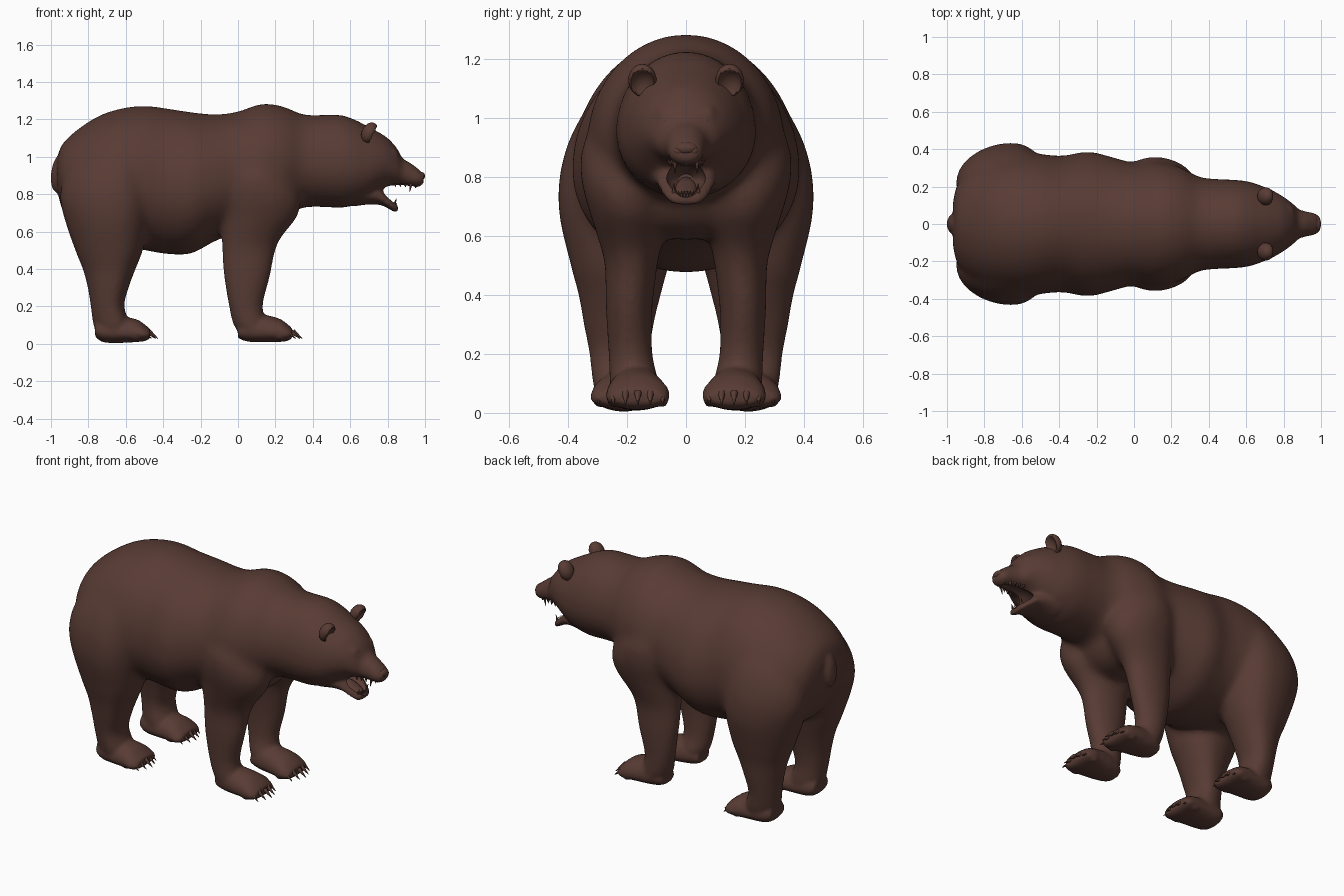
import bpy, bmesh, math
from mathutils import Vector, Matrix

if "Cube" in bpy.data.objects:
    bpy.data.objects.remove(bpy.data.objects["Cube"])

brown = bpy.data.materials.new("brown_fur")
brown.diffuse_color = (0.098, 0.044, 0.034, 1)
brown.use_nodes = True
brown.node_tree.nodes["Principled BSDF"].inputs["Base Color"].default_value = brown.diffuse_color


def spline(secs, n=4):
    """Catmull-Rom through the given sections."""
    out = []
    for i in range(len(secs) - 1):
        p0, p1, p2, p3 = (secs[max(0, min(len(secs) - 1, i + k))] for k in (-1, 0, 1, 2))
        for j in range(n):
            t = j / n
            out.append([0.5 * (2 * b + (c - a) * t + (2 * a - 5 * b + 4 * c - d) * t * t
                               + (3 * b - a - 3 * c + d) * t ** 3)
                        for a, b, c, d in zip(p0, p1, p2, p3)])
    return out + [list(secs[-1])]


def loft(bm, secs, axis="x", f=0.45, n=40):
    """Sections: (position, low, high, y centre, half width) along x or z."""
    rings = []
    for pos, lo, hi, yc, hw in spline(secs):
        c = lo + f * (hi - lo)
        ring = []
        for k in range(n):
            a = 2 * math.pi * k / n
            u = math.cos(a)
            w = c + u * ((hi - c) if u > 0 else (c - lo))
            y = yc + math.sin(a) * hw
            ring.append(bm.verts.new((pos, y, w) if axis == "x" else (w, y, pos)))
        rings.append(ring)
    for r, s in zip(rings, rings[1:]):
        for k in range(n):
            bm.faces.new((r[k], r[(k + 1) % n], s[(k + 1) % n], s[k]))
    bm.faces.new(rings[0])
    bm.faces.new(rings[-1])


def ball(bm, loc, size, tilt=0.0):
    m = Matrix.Translation(loc) @ Matrix.Rotation(tilt, 4, "Y") @ Matrix.Diagonal((*size, 1))
    return m, bmesh.ops.create_uvsphere(bm, u_segments=20, v_segments=14, radius=1, matrix=m)["verts"]


def spike(bm, base, tip, r):
    b, t = Vector(base), Vector(tip)
    m = Matrix.Translation((b + t) / 2) @ (t - b).to_track_quat("Z", "Y").to_matrix().to_4x4()
    bmesh.ops.create_cone(bm, cap_ends=True, segments=8, radius1=r, radius2=r * 0.12,
                          depth=(t - b).length, matrix=m)


def finish(bm, name):
    bmesh.ops.recalc_face_normals(bm, faces=bm.faces)
    me = bpy.data.meshes.new(name)
    bm.to_mesh(me)
    bm.free()
    me.materials.append(brown)
    ob = bpy.data.objects.new(name, me)
    bpy.context.collection.objects.link(ob)
    return ob


def smooth(ob, angle=50):
    bpy.ops.object.select_all(action="DESELECT")
    ob.select_set(True)
    bpy.context.view_layer.objects.active = ob
    bpy.ops.object.shade_smooth_by_angle(angle=math.radians(angle))


# Torso, neck, head and muzzle as one loft: x, bottom, top, half width
trunk = [(-.967, .84, .99, .12), (-.94, .72, 1.065, .22), (-.86, .60, 1.145, .315),
         (-.74, .54, 1.222, .36), (-.62, .52, 1.26, .38), (-.5, .50, 1.274, .375),
         (-.38, .48, 1.259, .365), (-.25, .482, 1.239, .389), (-.12, .55, 1.227, .36),
         (0, .59, 1.242, .328), (.1, .61, 1.279, .337), (.17, .64, 1.285, .328),
         (.26, .69, 1.264, .30), (.35, .728, 1.226, .252), (.46, .731, 1.224, .24),
         (.55, .728, 1.222, .235), (.62, .74, 1.20, .225), (.68, .76, 1.17, .205),
         (.74, .80, 1.138, .18), (.80, .837, 1.10, .145), (.85, .845, 1.045, .108),
         (.88, .845, .992, .08), (.92, .84, .968, .067), (.97, .84, .93, .056),
         (.993, .86, .905, .036)]
skin = bmesh.new()
loft(skin, [(x, lo, hi, 0, w) for x, lo, hi, w in trunk])

# Chest between the shoulders
ball(skin, (.12, 0, .755), (.19, .27, .17))

# Lower jaw
loft(skin, [(.62, .735, .90, 0, .14), (.70, .745, .87, 0, .115), (.76, .742, .84, 0, .1),
            (.80, .725, .795, 0, .087), (.84, .703, .755, 0, .066), (.855, .71, .745, 0, .045)])

# Tail
ball(skin, (-.962, 0, .91), (.038, .055, .10), 0.12)

# Legs: z, back x, front x, y centre, half width; feet: x, bottom, top, y centre, half width
hind_leg = [(1.1, -.8, -.52, .17, .12), (1.0, -.87, -.48, .195, .165), (.9, -.93, -.465, .21, .197),
            (.78, -.95, -.46, .22, .213), (.66, -.925, -.475, .225, .205), (.5, -.872, -.508, .225, .167),
            (.4, -.83, -.548, .225, .139), (.3, -.803, -.585, .228, .118), (.2, -.787, -.608, .225, .102),
            (.1, -.772, -.58, .215, .1), (.03, -.74, -.6, .21, .085)]
hind_foot = [(-.765, .04, .12, .21, .07), (-.72, .008, .15, .21, .09), (-.62, .005, .145, .212, .102),
             (-.54, .01, .13, .213, .11), (-.495, .015, .10, .212, .11), (-.47, .03, .08, .21, .09)]
fore_leg = [(1.05, -.02, .16, .19, .09), (.95, -.05, .24, .205, .127), (.88, -.075, .285, .21, .148),
            (.78, -.09, .335, .205, .15), (.68, -.087, .32, .193, .135), (.58, -.09, .242, .188, .108),
            (.5, -.087, .202, .186, .09), (.35, -.072, .167, .193, .078), (.2, -.047, .132, .188, .074),
            (.1, -.022, .16, .175, .083), (.03, .03, .2, .17, .08)]
fore_foot = [(0, .03, .1, .17, .06), (.05, .012, .16, .17, .08), (.14, .008, .155, .168, .097),
             (.22, .01, .135, .165, .107), (.265, .015, .105, .163, .105), (.29, .03, .08, .163, .087)]
claws = bmesh.new()
for s in (1, -1):
    for leg, foot, tip, yc, f in ((hind_leg, hind_foot, -.428, .212, .62),
                                  (fore_leg, fore_foot, .343, .163, .5)):
        loft(skin, [(z, a, b, y * s, w) for z, a, b, y, w in leg], "z", f)
        loft(skin, [(x, a, b, y * s, w) for x, a, b, y, w in foot], f=.38)
        # Toes and claws fan across the foot
        for i in range(-2, 3):
            y, x = s * yc + i * .042, tip - abs(i) ** 1.5 * .012
            ball(skin, (x - .085, y, .06), (.038, .023, .042))
            spike(claws, (x - .075, y, .072), (x - .03, y, .06), .014)
            spike(claws, (x - .05, y, .068), (x, y, .028), .013)
    # Brow fullness
    ball(skin, (.815, s * .065, 1.015), (.05, .04, .035), 0.6)

bear = finish(skin, "bear_body")
bpy.context.view_layer.objects.active = bear
m = bear.modifiers.new("blend", "REMESH")
m.mode, m.voxel_size = "VOXEL", 0.0115
bpy.ops.object.modifier_apply(modifier="blend")

# Strong smoothing where the limbs join the trunk, light smoothing elsewhere
group = bear.vertex_groups.new(name="limb_joints")
for v in bear.data.vertices:
    w = min((v.co.z - .4) / .15, (.5 - v.co.x) / .15, (v.co.x + .93) / .08, 1)
    if w > 0:
        group.add([v.index], w, "REPLACE")
m = bear.modifiers.new("soften_joints", "SMOOTH")
m.factor, m.iterations, m.vertex_group = 0.5, 60, "limb_joints"
m = bear.modifiers.new("soften", "SMOOTH")
m.factor, m.iterations = 0.5, 4

# Open mouth cavity
cut = bmesh.new()
loft(cut, [(.70, .775, .81, 0, .025), (.74, .762, .835, 0, .055), (.79, .746, .855, 0, .066),
           (.84, .733, .86, 0, .055), (.90, .725, .855, 0, .047), (.95, .73, .85, 0, .036)], n=24)
cutter = finish(cut, "mouth_cutter")
cutter.hide_render = True
m = bear.modifiers.new("mouth", "BOOLEAN")
m.operation, m.object, m.solver = "DIFFERENCE", cutter, "EXACT"
bpy.context.view_layer.objects.active = bear
for name in ("soften_joints", "soften", "mouth"):
    bpy.ops.object.modifier_apply(modifier=name)
bpy.data.objects.remove(cutter)
smooth(bear)
smooth(finish(claws, "claws"))

# Cupped ears
ears = bmesh.new()
for s in (1, -1):
    mat, verts = ball(ears, (.704, s * .148, 1.128), (.042, .048, .058), 0.45)
    inv = mat.inverted()
    for v in verts:
        p = inv @ v.co
        if p.x > 0.55:
            p.x = 1.1 - p.x * 1.1
            v.co = mat @ p
smooth(finish(ears, "ears"))

# Eyes and nose
face = bmesh.new()
for s in (1, -1):
    ball(face, (.852, s * .066, .99), (.013, .013, .012))
    ball(face, (.976, s * .025, .888), (.019, .019, .016))
ball(face, (.977, 0, .897), (.023, .04, .022))
smooth(finish(face, "eyes_and_nose"))

# Tongue
tongue = bmesh.new()
loft(tongue, [(.71, .775, .80, 0, .02), (.76, .755, .79, 0, .034), (.80, .74, .77, 0, .034),
              (.835, .73, .75, 0, .022)], n=16)
smooth(finish(tongue, "tongue"))

# Teeth: canines, then small rows of incisors and molars
teeth = bmesh.new()
for s in (1, -1):
    spike(teeth, (.925, s * .038, .857), (.918, s * .037, .812), .009)
    spike(teeth, (.832, s * .042, .735), (.848, s * .041, .778), .009)
    for i in range(3):
        spike(teeth, (.952 - i * .003, s * (.007 + i * .01), .852), (.954 - i * .003, s * (.007 + i * .01), .834), .006)
        spike(teeth, (.842, s * (.005 + i * .01), .735), (.85, s * (.005 + i * .01), .754), .005)
        spike(teeth, (.895 - i * .027, s * (.046 + i * .005), .857), (.895 - i * .027, s * (.046 + i * .005), .837), .008)
smooth(finish(teeth, "teeth"))
